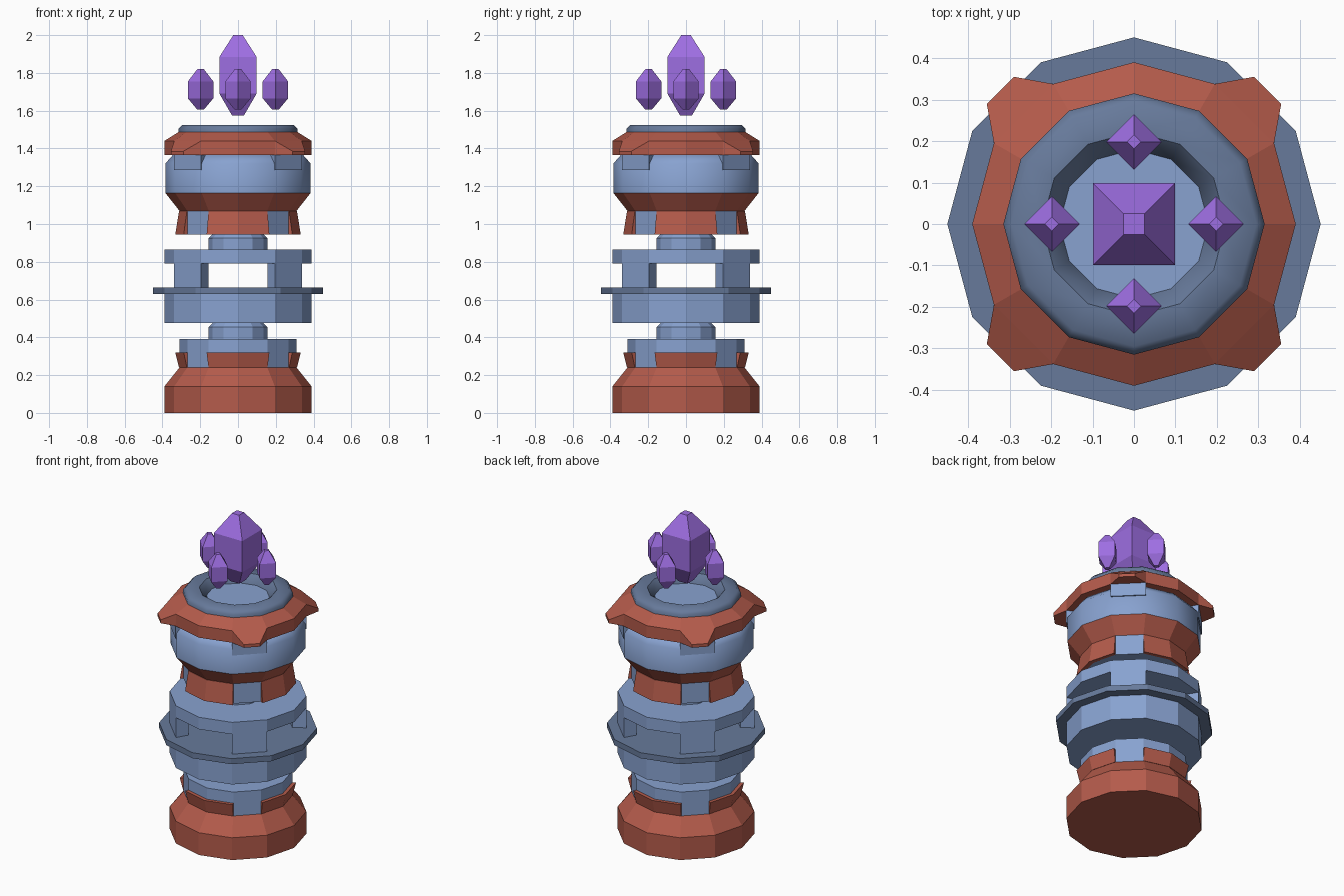
import bpy, bmesh
from math import sin, cos, pi, radians
from mathutils import Vector

old = bpy.data.objects.get("Cube")
if old:
    bpy.data.objects.remove(old)

SIDES = 12


def material(name, rgb):
    lin = [((c / 255 + 0.055) / 1.055) ** 2.4 for c in rgb]
    m = bpy.data.materials.new(name)
    m.use_nodes = True
    m.diffuse_color = (*lin, 1)
    m.node_tree.nodes["Principled BSDF"].inputs["Base Color"].default_value = (*lin, 1)
    return m


BLUE = material("steel blue", (136, 162, 208))
SLATE = material("dark slate blue", (103, 122, 155))
RED = material("brick red", (180, 91, 75))
PURPLE = material("crystal purple", (158, 110, 226))


def finish(name, bm, mat, smooth=False):
    bmesh.ops.recalc_face_normals(bm, faces=bm.faces)
    mesh = bpy.data.meshes.new(name)
    bm.to_mesh(mesh)
    bm.free()
    mesh.materials.append(mat)
    ob = bpy.data.objects.new(name, mesh)
    bpy.context.collection.objects.link(ob)
    if smooth:
        bpy.ops.object.select_all(action="DESELECT")
        ob.select_set(True)
        bpy.context.view_layer.objects.active = ob
        bpy.ops.object.shade_smooth_by_angle(angle=radians(50))
    return ob


def loft(bm, rings, wrap):
    """Bridge successive vertex rings; close the loop or cap both ends."""
    n = len(rings[0])
    pairs = list(zip(rings, rings[1:]))
    if wrap:
        pairs.append((rings[-1], rings[0]))
    for a, b in pairs:
        for i in range(n):
            j = (i + 1) % n
            bm.faces.new((a[i], a[j], b[j], b[i]))
    if not wrap:
        bm.faces.new(rings[0])
        bm.faces.new(rings[-1])


def polar(r, deg, z):
    return Vector((r * cos(radians(deg)), r * sin(radians(deg)), z))


def stack(name, profile, mat, sides=SIDES, turn=0, at=(0, 0), smooth=False):
    """Solid of stacked polygon rings from (radius, height) pairs."""
    bm = bmesh.new()
    shift = Vector((*at, 0))
    rings = [[bm.verts.new(polar(r, turn + 360 * i / sides, z) + shift)
              for i in range(sides)] for r, z in profile]
    loft(bm, rings, False)
    return finish(name, bm, mat, smooth)


def arc(name, section, degs, mat, wrap=False, smooth=False):
    """Sweep a closed (radius, height) section through the given angles."""
    bm = bmesh.new()
    rings = [[bm.verts.new(polar(r, d, z)) for r, z in section] for d in degs]
    loft(bm, rings, wrap)
    return finish(name, bm, mat, smooth)


FULL = [360 * i / SIDES for i in range(SIDES)]

# Lower half: foot, column, neck, drum and collar
stack("foot", [(.39, 0), (.39, .14), (.31, .24)], RED)
stack("lower_column", [(.31, .24), (.31, .39)], BLUE)
stack("lower_neck", [(.155, .39), (.155, .455), (.135, .475)], BLUE)
stack("drum", [(.39, .475), (.39, .63)], BLUE)
stack("flange", [(.45, .63), (.45, .665)], SLATE)
stack("pillar_cap", [(.39, .79), (.39, .865)], BLUE)
stack("upper_neck", [(.155, .865), (.155, .925), (.135, .945)], BLUE)

# Upper half: column, flare, body and cap
stack("upper_column", [(.31, .945), (.31, 1.07)], BLUE)
stack("flare", [(.31, 1.07), (.385, 1.165)], RED)
stack("body", [(.385, 1.165), (.385, 1.32), (.345, 1.365)], BLUE, smooth=True)
arc("cap", [(.2, 1.365), (.39, 1.365), (.39, 1.44), (.31, 1.49), (.2, 1.47)],
    FULL, RED, wrap=True)
stack("bowl_floor", [(.215, 1.4), (.215, 1.475)], BLUE)
arc("rim", [(.18, 1.47), (.315, 1.47), (.315, 1.505), (.295, 1.525), (.222, 1.525),
            (.18, 1.476)], FULL, SLATE, wrap=True, smooth=True)


def cap_spike(name, mid):
    """Wedge flaring out from one diagonal side of the cap."""
    bm = bmesh.new()
    rings = []
    for s in (-1, 1):
        root, tip = mid + 15 * s, mid + 5.8 * s
        pts = [polar(.39, root, 1.365), polar(.39, root, 1.44),
               polar(.458, tip, 1.385), polar(.458, tip, 1.365)]
        rings.append([bm.verts.new(p) for p in pts])
    loft(bm, rings, False)
    finish(name, bm, RED)


# Parts repeated around the axis
for k in range(4):
    axis, diag = 90 * k, 90 * k + 45
    wide = (axis - 30, axis, axis + 30)
    narrow = (diag - 15, diag + 15)
    arc(f"lower_flap_{k}", [(.305, .24), (.312, .24), (.332, .32), (.305, .32)], wide, RED)
    arc(f"upper_flap_{k}", [(.305, 1.07), (.312, 1.07), (.332, .945), (.305, .945)], wide, RED)
    arc(f"pillar_{k}", [(.31, .665), (.39, .665), (.39, .79), (.31, .79)], narrow, BLUE)
    arc(f"bracket_{k}", [(.33, 1.285), (.392, 1.285), (.392, 1.365), (.33, 1.365)], narrow, BLUE)
    cap_spike(f"cap_spike_{k}", diag)
    stack(f"small_crystal_{k}",
          [(.017, 1.605), (.067, 1.665), (.067, 1.755), (.017, 1.82)],
          PURPLE, sides=4, at=polar(.198, axis, 0).xy)

# Large floating crystal
stack("large_crystal", [(.045, 1.575), (.139, 1.69), (.139, 1.885), (.035, 2)],
      PURPLE, sides=4, turn=45)
